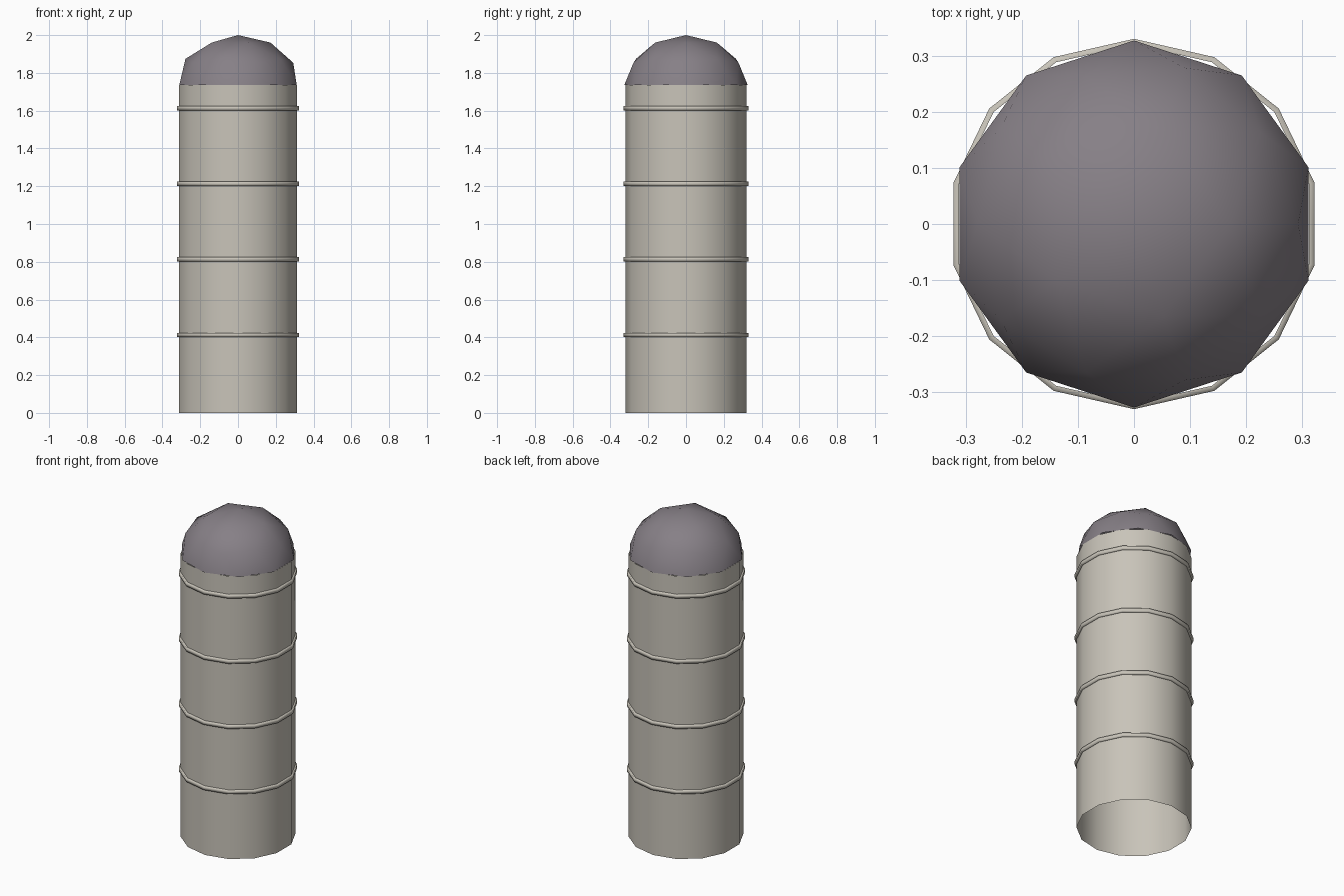
import bpy, bmesh, math

if "Cube" in bpy.data.objects:
    bpy.data.objects.remove(bpy.data.objects["Cube"])

SIDES = 14
TUBE_R, TUBE_TOP = 0.32, 1.735
RING_R, RING_H = 0.33, 0.022
DOME_R, DOME_H = 0.327, 0.265


def material(name, rgb):
    m = bpy.data.materials.new(name)
    m.diffuse_color = (*rgb, 1)
    m.use_nodes = True
    m.node_tree.nodes["Principled BSDF"].inputs["Base Color"].default_value = m.diffuse_color
    return m


concrete = material("pale concrete", (0.58, 0.55, 0.485))
slate = material("slate grey", (0.24, 0.215, 0.24))


def add_object(name, bm, mat):
    """Turn a bmesh into a smooth shaded object with one material."""
    bmesh.ops.recalc_face_normals(bm, faces=bm.faces)
    for f in bm.faces:
        f.smooth = True
    mesh = bpy.data.meshes.new(name)
    bm.to_mesh(mesh)
    bm.free()
    mesh.materials.append(mat)
    ob = bpy.data.objects.new(name, mesh)
    bpy.context.collection.objects.link(ob)
    return ob


def lathe(name, profile, mat):
    """Sweep (radius, z) points around z, with one corner on the y axis."""
    bm = bmesh.new()
    rows = []
    for r, z in profile:
        angles = [math.pi / 2 + 2 * math.pi * i / SIDES for i in range(SIDES)]
        rows.append([bm.verts.new((r * math.cos(a), r * math.sin(a), z)) for a in angles])
    for low, high in zip(rows, rows[1:]):
        for i in range(SIDES):
            j = (i + 1) % SIDES
            bm.faces.new((low[i], low[j], high[j], high[i]))
    return add_object(name, bm, mat)


# open cylindrical wall
lathe("silo_wall", [(TUBE_R, 0), (TUBE_R, TUBE_TOP)], concrete)

# four raised hoops
for n in range(4):
    z = 0.402 + 0.4 * n
    lathe(f"hoop_{n + 1}", [(TUBE_R, z), (RING_R, z), (RING_R, z + RING_H),
                            (TUBE_R, z + RING_H)], concrete)

# faceted dome: upper half of a flattened icosphere
bm = bmesh.new()
bmesh.ops.create_icosphere(bm, subdivisions=2, radius=1)
bmesh.ops.delete(bm, geom=[v for v in bm.verts if v.co.z < -0.01], context='VERTS')
for v in bm.verts:
    v.co = (v.co.x * DOME_R, v.co.y * DOME_R, TUBE_TOP + v.co.z * DOME_H)
add_object("dome_roof", bm, slate)
